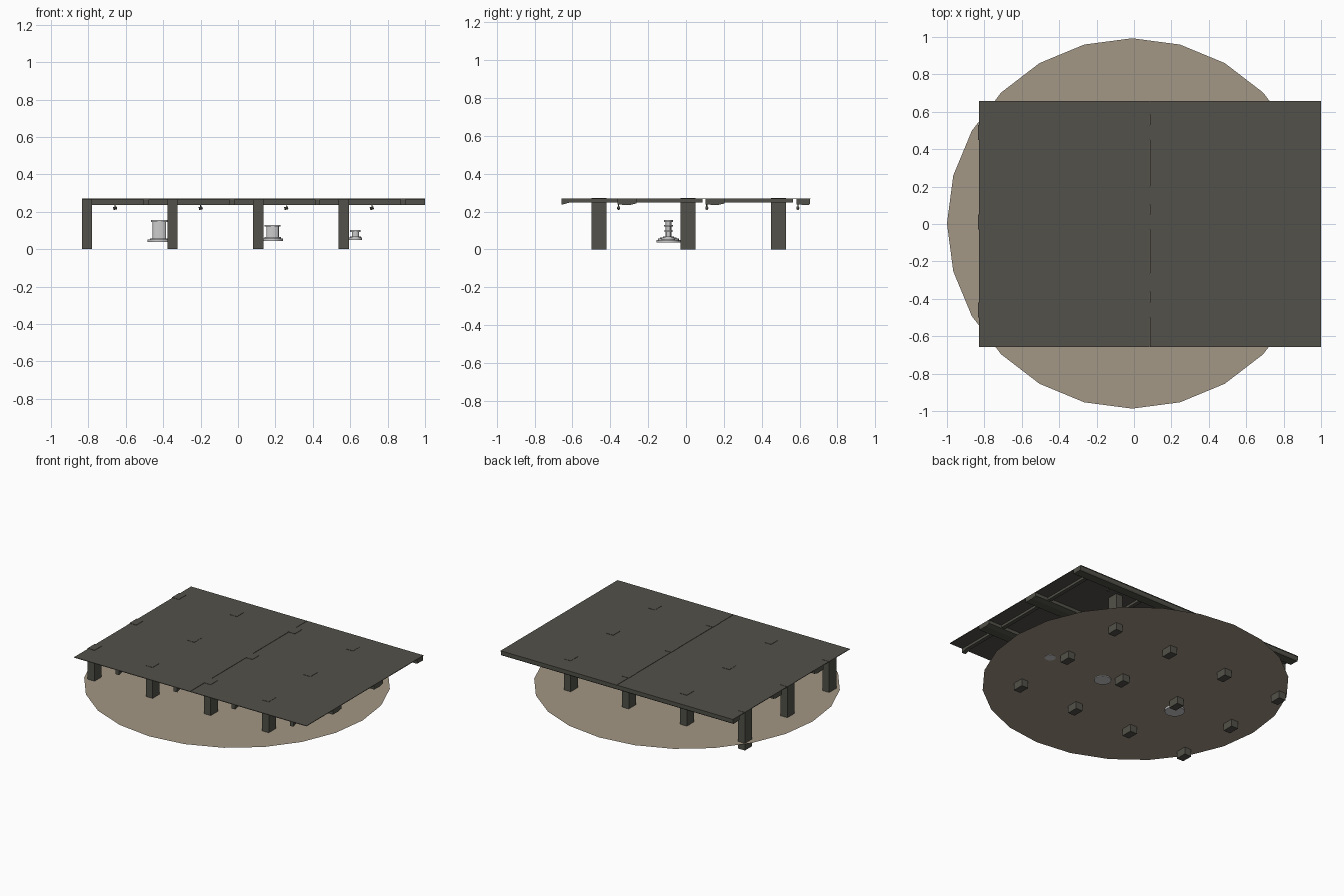
import bpy, bmesh, math
from mathutils import Matrix

if "Cube" in bpy.data.objects:
    bpy.data.objects.remove(bpy.data.objects["Cube"])


def material(name, rgb):
    m = bpy.data.materials.new(name)
    m.diffuse_color = (*rgb, 1)
    m.use_nodes = True
    m.node_tree.nodes["Principled BSDF"].inputs["Base Color"].default_value = m.diffuse_color
    return m


DARK = material("dark grey wood", (0.085, 0.083, 0.068))
SAND = material("sand ground", (0.37, 0.31, 0.235))
PALE = material("pale grey metal", (0.6, 0.6, 0.6))


def finish(bm, name, mat, smooth=False):
    me = bpy.data.meshes.new(name)
    bmesh.ops.recalc_face_normals(bm, faces=bm.faces)
    bm.to_mesh(me)
    bm.free()
    ob = bpy.data.objects.new(name, me)
    me.materials.append(mat)
    bpy.context.collection.objects.link(ob)
    if smooth:
        bpy.ops.object.select_all(action='DESELECT')
        ob.select_set(True)
        bpy.context.view_layer.objects.active = ob
        bpy.ops.object.shade_smooth_by_angle(angle=math.radians(35))
    return ob


def box(name, x0, x1, y0, y1, z0, z1, mat=DARK):
    bm = bmesh.new()
    bmesh.ops.create_cube(bm, size=1, matrix=Matrix.Translation(
        ((x0 + x1) / 2, (y0 + y1) / 2, (z0 + z1) / 2))
        @ Matrix.Diagonal((x1 - x0, y1 - y0, z1 - z0, 1)))
    return finish(bm, name, mat)


def prism_x(name, x0, x1, profile):
    """Extrude a (y, z) profile along x."""
    bm = bmesh.new()
    face = bm.faces.new([bm.verts.new((x0, y, z)) for y, z in profile])
    ext = bmesh.ops.extrude_face_region(bm, geom=[face])["geom"]
    bmesh.ops.translate(bm, vec=(x1 - x0, 0, 0),
                        verts=[v for v in ext if isinstance(v, bmesh.types.BMVert)])
    return finish(bm, name, DARK)


def tiers(name, x, y, levels):
    """Stack of elliptical drums: (half x, half y, z0, z1)."""
    bm = bmesh.new()
    for rx, ry, z0, z1 in levels:
        bmesh.ops.create_cone(bm, cap_ends=True, segments=24, radius1=1, radius2=1, depth=1,
                              matrix=Matrix.Translation((x, y, (z0 + z1) / 2))
                              @ Matrix.Diagonal((rx, ry, z1 - z0, 1)))
    return finish(bm, name, PALE, True)


# Flat round ground sheet
bm = bmesh.new()
bmesh.ops.create_circle(bm, cap_ends=True, segments=24, radius=0.99,
                        matrix=Matrix.Translation((-0.01, 0.003, 0.051)))
finish(bm, "ground_disc", SAND)

# Two roof panels meeting at a fine seam
box("roof_panel_left", -0.83, 0.083, -0.658, 0.658, 0.266, 0.27)
box("roof_panel_right", 0.086, 1.0, -0.658, 0.658, 0.266, 0.27)

POST_X = [-0.807 + 0.4575 * i for i in range(4)]
POST_Y = [-0.46, 0.01, 0.488]
BEAM_Y = [-0.362, 0.104, 0.585]

# Posts, just breaking through the roof
for i, x in enumerate(POST_X):
    for j, y in enumerate(POST_Y):
        box(f"post_{i}_{j}", x - 0.027, x + 0.027, y - 0.04, y + 0.04, 0, 0.272)

# Long beams under the roof, with small lamps hanging from them
for j, y in enumerate(BEAM_Y):
    end = min(y + 0.10, 0.655)
    prism_x(f"long_beam_{j}", -0.83, 1.0,
            [(y, 0.266), (y, 0.237), (y + 0.065, 0.235), (end, 0.243), (end, 0.266)])
    for i, x in enumerate(POST_X):
        bm = bmesh.new()
        bmesh.ops.create_cone(bm, cap_ends=True, segments=8, radius1=0.008, radius2=0.008,
                              depth=0.02, matrix=Matrix.Translation((x + 0.15, y + 0.006, 0.219))
                              @ Matrix.Rotation(math.radians(75), 4, 'Y'))
        bmesh.ops.create_cone(bm, cap_ends=True, segments=6, radius1=0.003, radius2=0.003,
                              depth=0.02, matrix=Matrix.Translation((x + 0.15, y + 0.006, 0.23)))
        finish(bm, f"lamp_{i}_{j}", DARK)

# Cross ribs, interrupted in front of each beam, wedge ended at the front
for i in range(4):
    x = -0.49 + 0.4575 * i
    prism_x(f"front_rib_{i}", x - 0.014, x + 0.014,
            [(-0.658, 0.267), (-0.658, 0.236), (-0.61, 0.249), (0.088, 0.249), (0.088, 0.267)])
    box(f"back_rib_{i}", x - 0.014, x + 0.014, 0.15, 0.566, 0.249, 0.267)

# Three pedestals of falling size: centre x, base radius, half widths, heights
for name, x, r, cx, cy, z0, z1 in (
        ("large", -0.42, 0.064, 0.036, 0.016, 0.037, 0.155),
        ("medium", 0.185, 0.055, 0.033, 0.015, 0.044, 0.13),
        ("small", 0.628, 0.036, 0.018, 0.013, 0.049, 0.102)):
    tiers(f"{name}_pedestal", x, -0.093, [
        (r, r, z0, z0 + 0.014),
        (r * 0.8, r * 0.8, z0 + 0.014, z0 + 0.02),
        (cx, cy, z0 + 0.02, z1 - 0.01),
        (cx + 0.01, cy + 0.008, z1 - 0.01, z1)])
